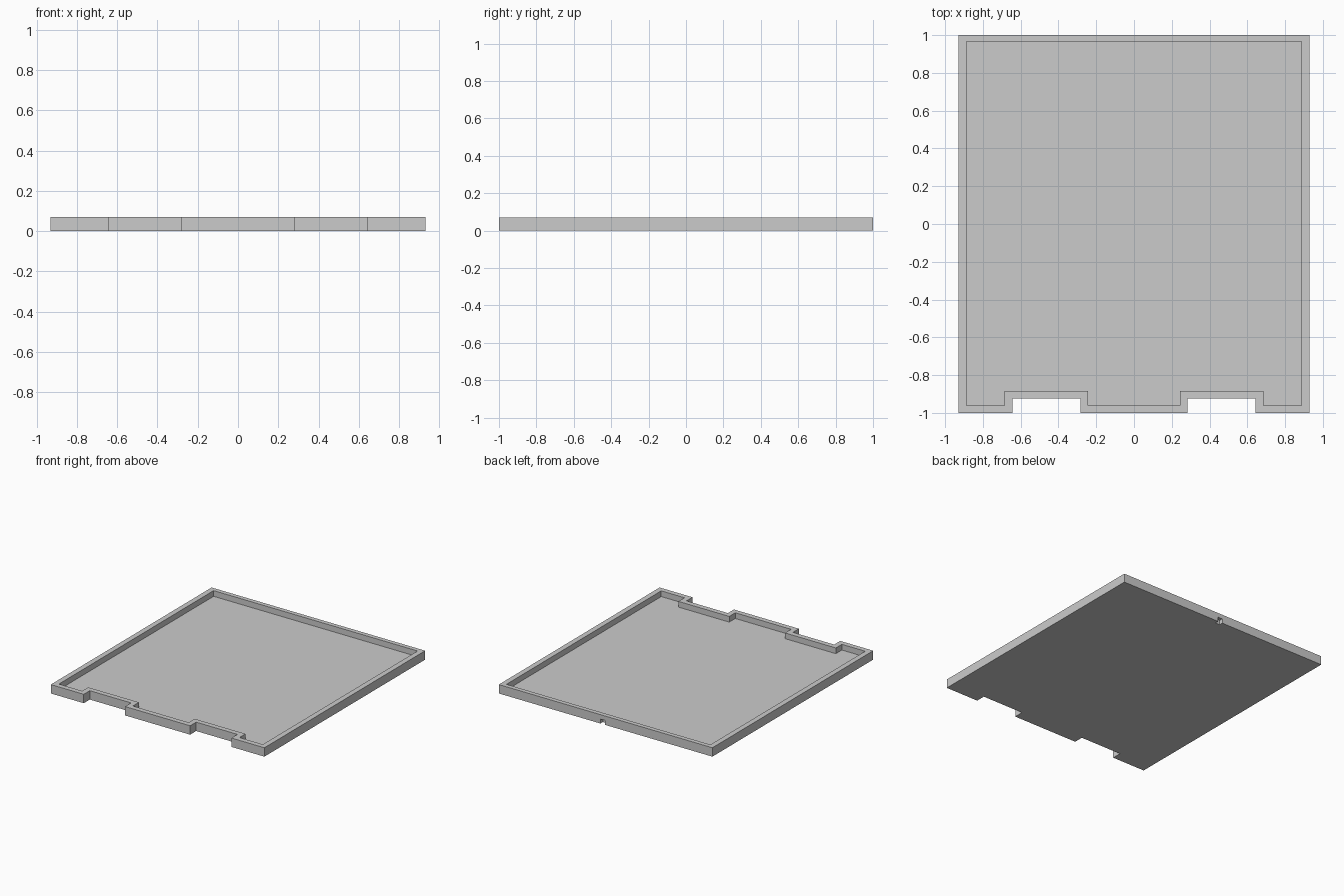
import bpy
import bmesh

HEIGHT, FLOOR = 0.07, 0.025

cube = bpy.data.objects.get("Cube")
if cube:
    bpy.data.objects.remove(cube)

grey = bpy.data.materials.new("light grey")
grey.use_nodes = True
colour = (0.6, 0.6, 0.6, 1)
grey.diffuse_color = colour
grey.node_tree.nodes["Principled BSDF"].inputs["Base Color"].default_value = colour


def outline(side, front, back, notch_in, notch_out, notch_y):
    """Rectangle with two notches cut in the front edge, anticlockwise."""
    half = [(notch_in, front), (notch_in, notch_y), (notch_out, notch_y),
            (notch_out, front), (side, front), (side, back)]
    return half + [(-x, y) for x, y in reversed(half)]


def prism(name, points, bottom, top):
    bm = bmesh.new()
    face = bm.faces.new([bm.verts.new((x, y, bottom)) for x, y in points])
    grown = bmesh.ops.extrude_face_region(bm, geom=[face])["geom"]
    verts = [v for v in grown if isinstance(v, bmesh.types.BMVert)]
    bmesh.ops.translate(bm, verts=verts, vec=(0, 0, top - bottom))
    bmesh.ops.recalc_face_normals(bm, faces=bm.faces)
    mesh = bpy.data.meshes.new(name)
    bm.to_mesh(mesh)
    bm.free()
    mesh.materials.append(grey)
    obj = bpy.data.objects.new(name, mesh)
    bpy.context.collection.objects.link(obj)
    return obj


def cut(target, cutter):
    cutter.hide_render = True
    cutter.hide_viewport = True
    cutter.display_type = 'WIRE'
    mod = target.modifiers.new(cutter.name, 'BOOLEAN')
    mod.operation = 'DIFFERENCE'
    mod.solver = 'EXACT'
    mod.object = cutter


# Shallow tray with two front notches
tray = prism("tray", outline(0.93, -1, 1, 0.283, 0.643, -0.925), 0, HEIGHT)

# Recess that leaves a floor and an even rim
recess = prism("recess_cutter",
               outline(0.888, -0.96, 0.965, 0.243, 0.685, -0.885), FLOOR, HEIGHT + 0.1)
cut(tray, recess)

# Small slot under the back edge
slot = prism("back_slot_cutter",
             [(0.005, 0.97), (0.045, 0.97), (0.045, 1.1), (0.005, 1.1)], -0.1, 0.035)
cut(tray, slot)
